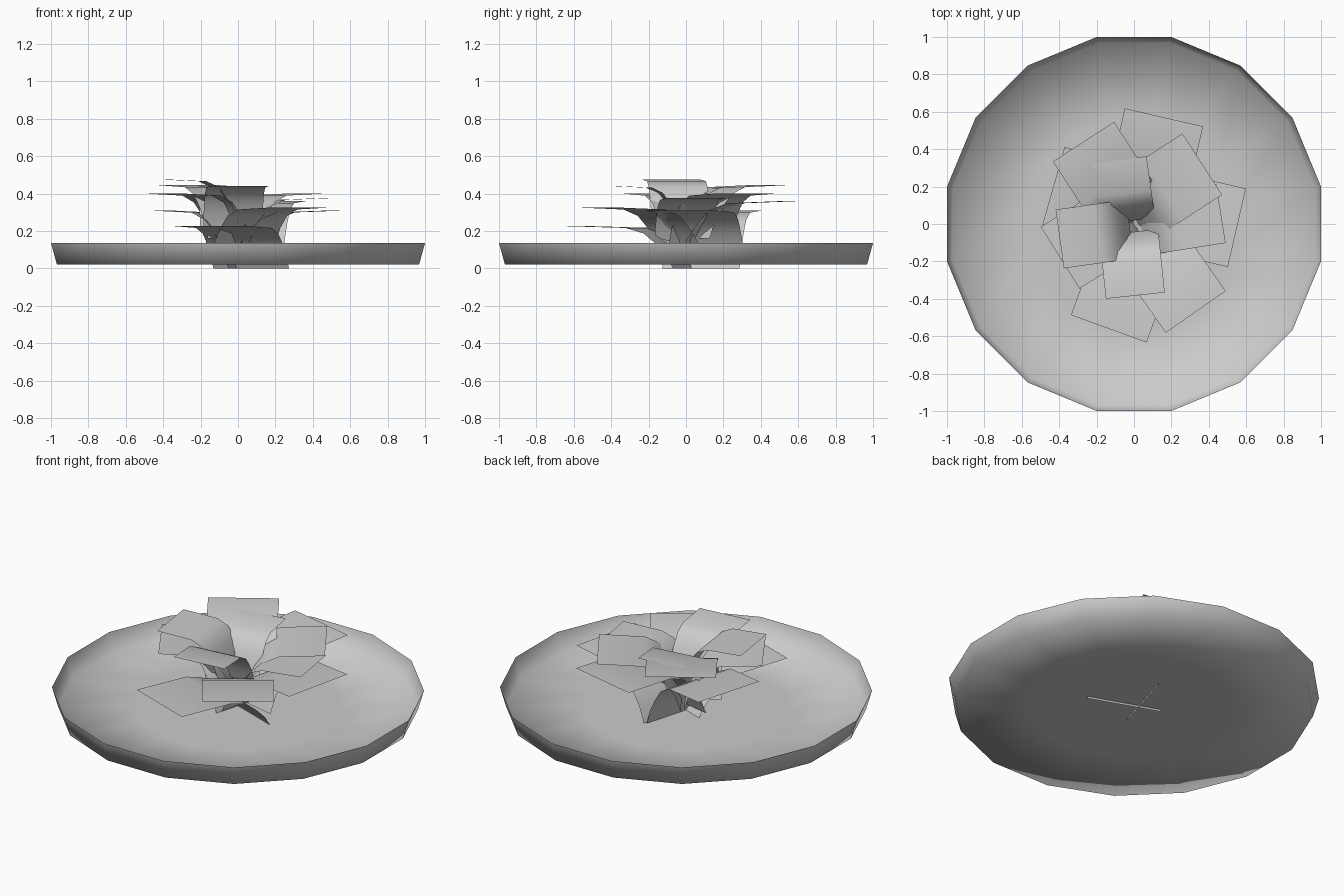
import bpy, bmesh, math
from mathutils import Vector

if "Cube" in bpy.data.objects:
    bpy.data.objects.remove(bpy.data.objects["Cube"])

grey = bpy.data.materials.new("plain_grey")
grey.use_nodes = True
colour = (0.6, 0.6, 0.6, 1)
grey.diffuse_color = colour
grey.node_tree.nodes["Principled BSDF"].inputs["Base Color"].default_value = colour


def finish(name, bm):
    """Turn a bmesh into a smooth-shaded grey object."""
    for face in bm.faces:
        face.smooth = True
    mesh = bpy.data.meshes.new(name)
    bm.to_mesh(mesh)
    bm.free()
    mesh.materials.append(grey)
    obj = bpy.data.objects.new(name, mesh)
    bpy.context.collection.objects.link(obj)
    return obj


def bridge(bm, rows, closed=False):
    """Fill quads between successive rows of vertices."""
    for low, high in zip(rows, rows[1:]):
        count = len(low)
        for i in range(count if closed else count - 1):
            j = (i + 1) % count
            bm.faces.new((low[i], low[j], high[j], high[i]))


# Shallow sixteen-sided open dish
def make_dish():
    sides = 16
    bm = bmesh.new()
    scale = 1 / math.cos(math.pi / sides)
    rings = []
    for radius, z in ((0.55, 0.02), (0.968, 0.02), (1.0, 0.135)):
        ring = []
        for i in range(sides):
            a = math.tau * (i + 0.5) / sides
            ring.append(bm.verts.new((radius * scale * math.cos(a),
                                      radius * scale * math.sin(a), z)))
        rings.append(ring)
    bm.faces.new(rings[0])
    bridge(bm, rings, closed=True)
    finish("dish", bm)


# Curved petal: rises steeply from its base, then flares out flat
PROFILE = ((0, 0), (0.07, 0.33), (0.17, 0.6), (0.28, 0.83), (0.45, 0.96), (1, 1))


def make_petal(name, width, x, y, base, top, angle, run):
    bm = bmesh.new()
    a = math.radians(angle)
    out = Vector((math.cos(a), math.sin(a), 0))
    side = Vector((-out.y, out.x, 0)) * width / 2
    foot = Vector((x, y, 0)) - out * run
    rows = []
    for along, up in PROFILE:
        centre = foot + out * run * along
        centre.z = base + (top - base) * up
        rows.append([bm.verts.new(centre + side), bm.verts.new(centre - side)])
    bridge(bm, rows)
    finish(name, bm)


# Each tier: petal width, then tip x, tip y, base z, tip z, heading, run
TIERS = {
    "outer_petal": (0.43, (
        (-0.135, -0.56, 0.0, 0.225, 250, 0.6),
        (0.55, -0.02, 0.03, 0.31, -13, 0.55),
        (0.16, 0.57, 0.06, 0.36, 77, 0.57),
        (-0.43, 0.205, 0.0, 0.31, 164, 0.455))),
    "middle_petal": (0.39, (
        (-0.27, 0.44, 0.16, 0.445, 123, 0.5),
        (0.365, 0.32, 0.12, 0.4, 33, 0.46),
        (0.33, -0.47, 0.06, 0.325, -55, 0.55),
        (-0.395, -0.18, 0.12, 0.4, 212, 0.43))),
    "inner_petal": (0.317, (
        (-0.09, 0.34, 0.2, 0.44, 98, 0.33),
        (0.007, -0.383, 0.22, 0.44, -84, 0.34),
        (-0.397, -0.08, 0.24, 0.475, 188, 0.38),
        (0.465, 0.055, 0.15, 0.375, 9, 0.43))),
}

make_dish()
for tier, (width, petals) in TIERS.items():
    for number, spec in enumerate(petals, 1):
        make_petal(f"{tier}_{number}", width, *spec)
